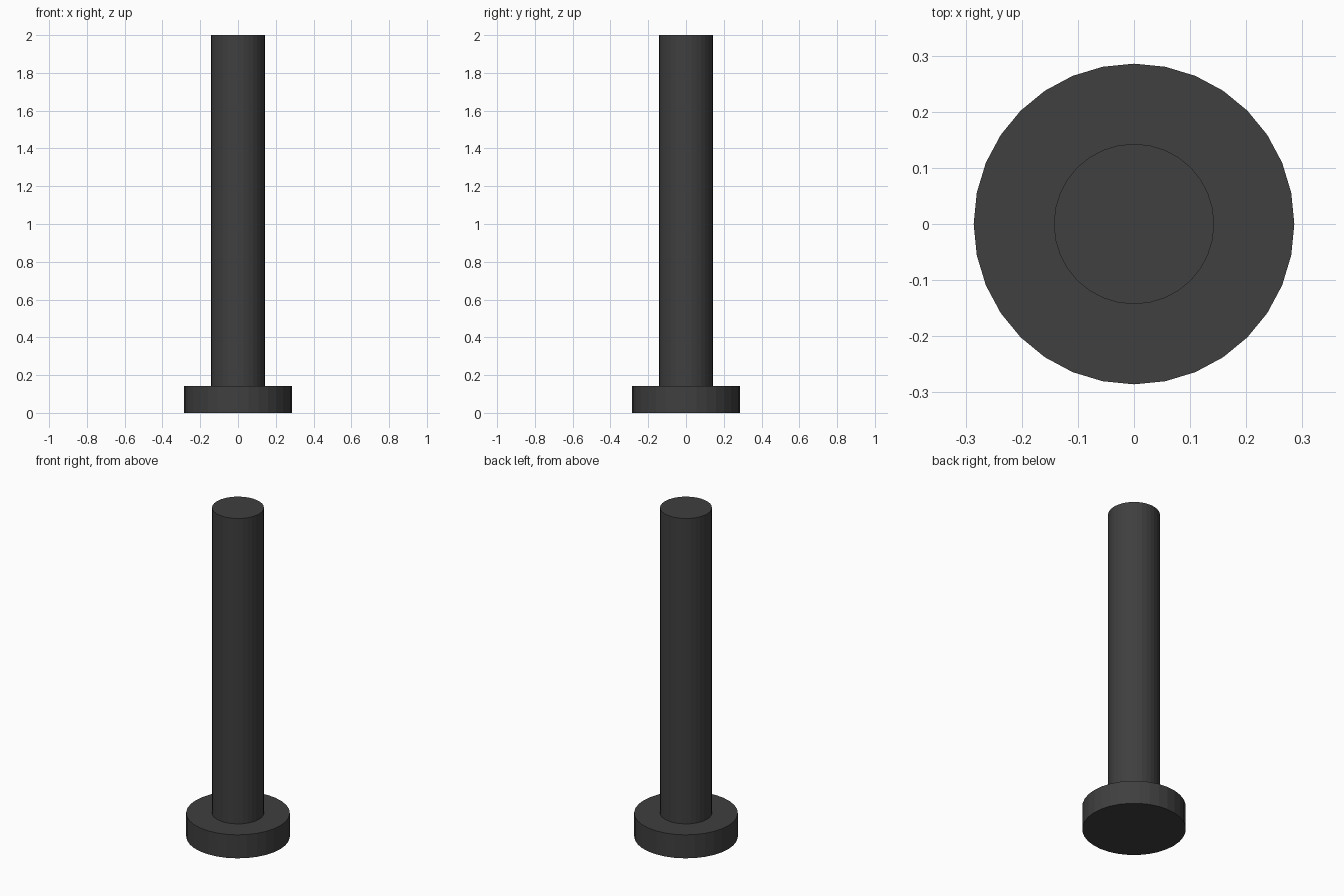
import bpy

if "Cube" in bpy.data.objects:
    bpy.data.objects.remove(bpy.data.objects["Cube"])

U = 2 / 7  # base radius; every other size is a simple fraction of it

dark = bpy.data.materials.new("dark_grey")
dark.diffuse_color = (0.05, 0.05, 0.05, 1)
dark.use_nodes = True
dark.node_tree.nodes["Principled BSDF"].inputs["Base Color"].default_value = dark.diffuse_color


def cylinder(name, radius, z0, z1):
    bpy.ops.mesh.primitive_cylinder_add(
        vertices=32, radius=radius, depth=z1 - z0, location=(0, 0, (z0 + z1) / 2))
    ob = bpy.context.object
    ob.name = name
    ob.data.materials.append(dark)
    return ob


# Wide disc foot
cylinder("base_disc", U, 0, U / 2)
# Tall post standing on the foot
cylinder("post", U / 2, U / 2, 2)
